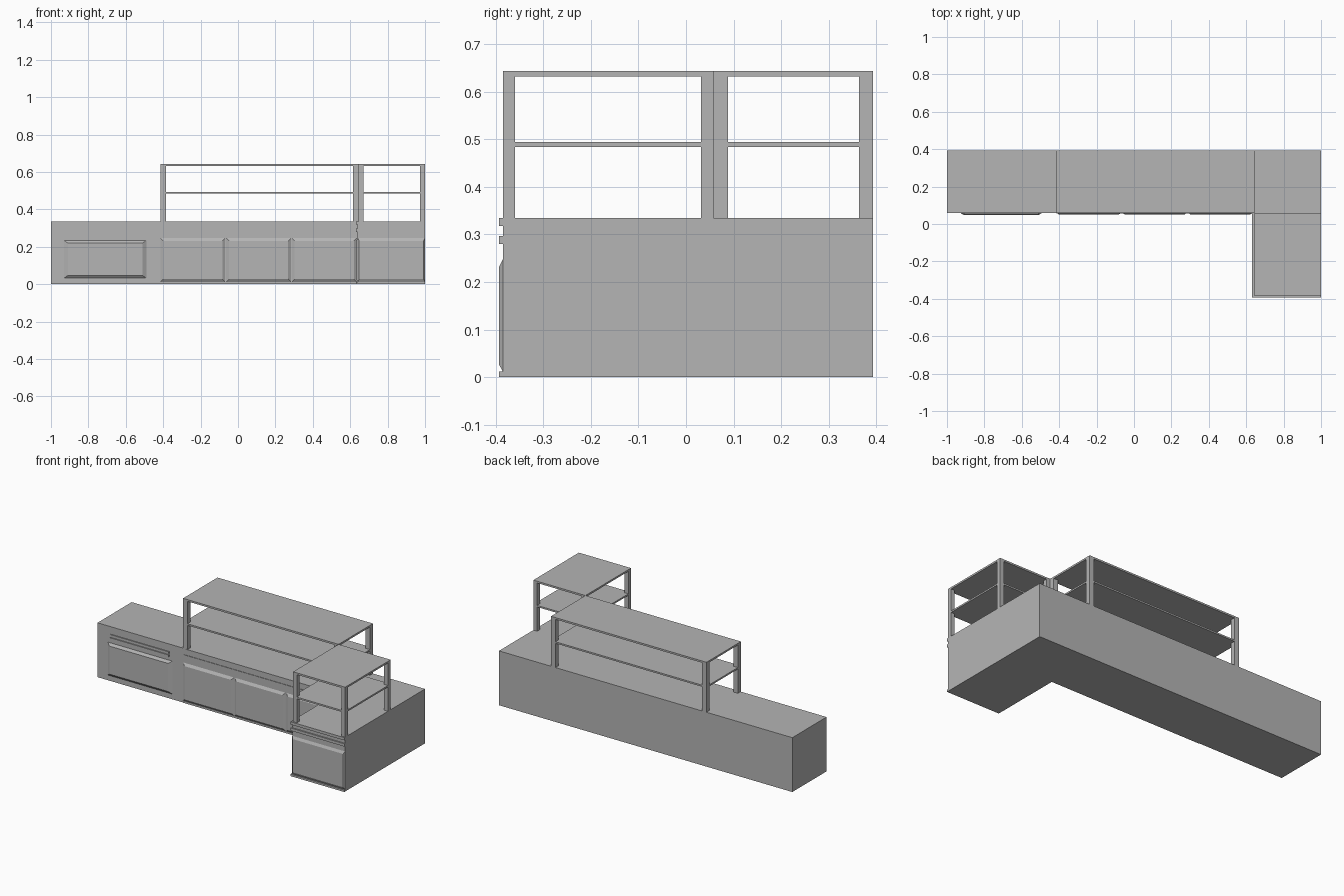
import bpy
import bmesh
from mathutils import Matrix, Vector

cube = bpy.data.objects.get("Cube")
if cube:
    bpy.data.objects.remove(cube)

grey = bpy.data.materials.new("plain grey")
grey.use_nodes = True
grey.diffuse_color = (0.46, 0.46, 0.46, 1)
grey.node_tree.nodes["Principled BSDF"].inputs["Base Color"].default_value = grey.diffuse_color

XL, XR, X_IN = -1.0, 1.0, 0.64      # outer sides and inner side of the wing
Y_FRONT, Y_IN, Y_BACK = -0.385, 0.06, 0.393
TOP = 0.335
X_UNIT = -0.415                     # where the shelved stretch begins
OUT = 0.008                         # how far the trim stands out


def finish(name, bm):
    bmesh.ops.recalc_face_normals(bm, faces=bm.faces)
    mesh = bpy.data.meshes.new(name)
    bm.to_mesh(mesh)
    bm.free()
    mesh.materials.append(grey)
    obj = bpy.data.objects.new(name, mesh)
    bpy.context.scene.collection.objects.link(obj)
    return obj


def box(bm, x, y, z):
    size = (x[1] - x[0], y[1] - y[0], z[1] - z[0])
    mid = Vector((x[0] + x[1], y[0] + y[1], z[0] + z[1])) / 2
    bmesh.ops.create_cube(bm, size=1, matrix=Matrix.Translation(mid) @ Matrix.Diagonal((*size, 1)))


def single_box(name, x, y, z):
    bm = bmesh.new()
    box(bm, x, y, z)
    return finish(name, bm)


def panel(name, span, z, wall, depth, side, rise, inward=False):
    """Raised panel with sloping edges, on a wall facing -y (or -x when inward)."""
    bm = bmesh.new()
    rings = []
    for d, s, r in ((0, 0, 0), (depth, side, rise)):
        a, b, lo, hi = span[0] + s, span[1] - s, z[0] + r, z[1] - r
        pts = [(a, lo), (b, lo), (b, hi), (a, hi)]
        rings.append([bm.verts.new((wall - d, u, v) if inward else (u, wall - d, v)) for u, v in pts])
    bm.faces.new(rings[0])
    bm.faces.new(rings[1])
    for i in range(4):
        j = (i + 1) % 4
        bm.faces.new((rings[0][i], rings[0][j], rings[1][j], rings[1][i]))
    return finish(name, bm)


# L-shaped counter body
bm = bmesh.new()
outline = [(XL, Y_IN), (X_IN, Y_IN), (X_IN, Y_FRONT), (XR, Y_FRONT), (XR, Y_BACK), (XL, Y_BACK)]
base = bm.faces.new([bm.verts.new((x, y, 0)) for x, y in outline])
grown = bmesh.ops.extrude_face_region(bm, geom=[base], use_keep_orig=True)
bmesh.ops.translate(bm, verts=[v for v in grown["geom"] if isinstance(v, bmesh.types.BMVert)],
                    vec=(0, 0, TOP))
finish("counter_body", bm)

# Horizontal trim running along the long front and around the wing
for name, z in (("top_trim", (0.318, TOP)), ("middle_trim", (0.28, 0.297)), ("base_trim", (0, 0.012))):
    bm = bmesh.new()
    box(bm, (X_UNIT, X_IN), (Y_IN - 0.003, Y_IN), z)
    box(bm, (X_IN - OUT, X_IN), (Y_FRONT, Y_IN), z)
    box(bm, (X_IN - OUT, XR), (Y_FRONT - OUT, Y_FRONT), z)
    finish(name, bm)

# Raised panels: three on the long front, one on the wing end, one on the wing side
DOOR_Z = (0.012, 0.247)
step = (X_IN - X_UNIT) / 3
for i in range(3):
    start = X_UNIT + i * step
    panel(f"front_panel_{i + 1}", (start, start + step - 0.005), DOOR_Z, Y_IN, 0.01, 0.015, 0.015)
panel("wing_end_panel", (X_IN, XR), DOOR_Z, Y_FRONT, OUT, 0.008, 0.015)
panel("wing_side_panel", (Y_FRONT, Y_IN - 0.01), DOOR_Z, X_IN, OUT, 0.008, 0.015, inward=True)

# Separate panel with two slim bars above it
panel("left_panel", (-0.93, -0.49), (0.032, 0.235), Y_IN, 0.012, 0.02, 0.015)
for i, z in enumerate((0.258, 0.278)):
    single_box(f"left_bar_{i + 1}", (-0.91, -0.51), (Y_IN - 0.006, Y_IN), (z, z + 0.011))


def shelf_unit(name, x, y, post):
    """Two boards carried by four corner posts."""
    for part, z in (("top_board", (0.632, 0.643)), ("middle_shelf", (0.484, 0.494))):
        single_box(f"{name}_{part}", x, y, z)
    bm = bmesh.new()
    for px in ((x[0], x[0] + post), (x[1] - post, x[1])):
        for py in ((y[0], y[0] + post), (y[1] - post, y[1])):
            box(bm, px, py, (TOP, 0.632))
    finish(f"{name}_posts", bm)


shelf_unit("long_rack", (X_UNIT, 0.645), (0.058, Y_BACK), 0.03)
shelf_unit("wing_rack", (0.645, XR), (Y_FRONT, 0.058), 0.026)
